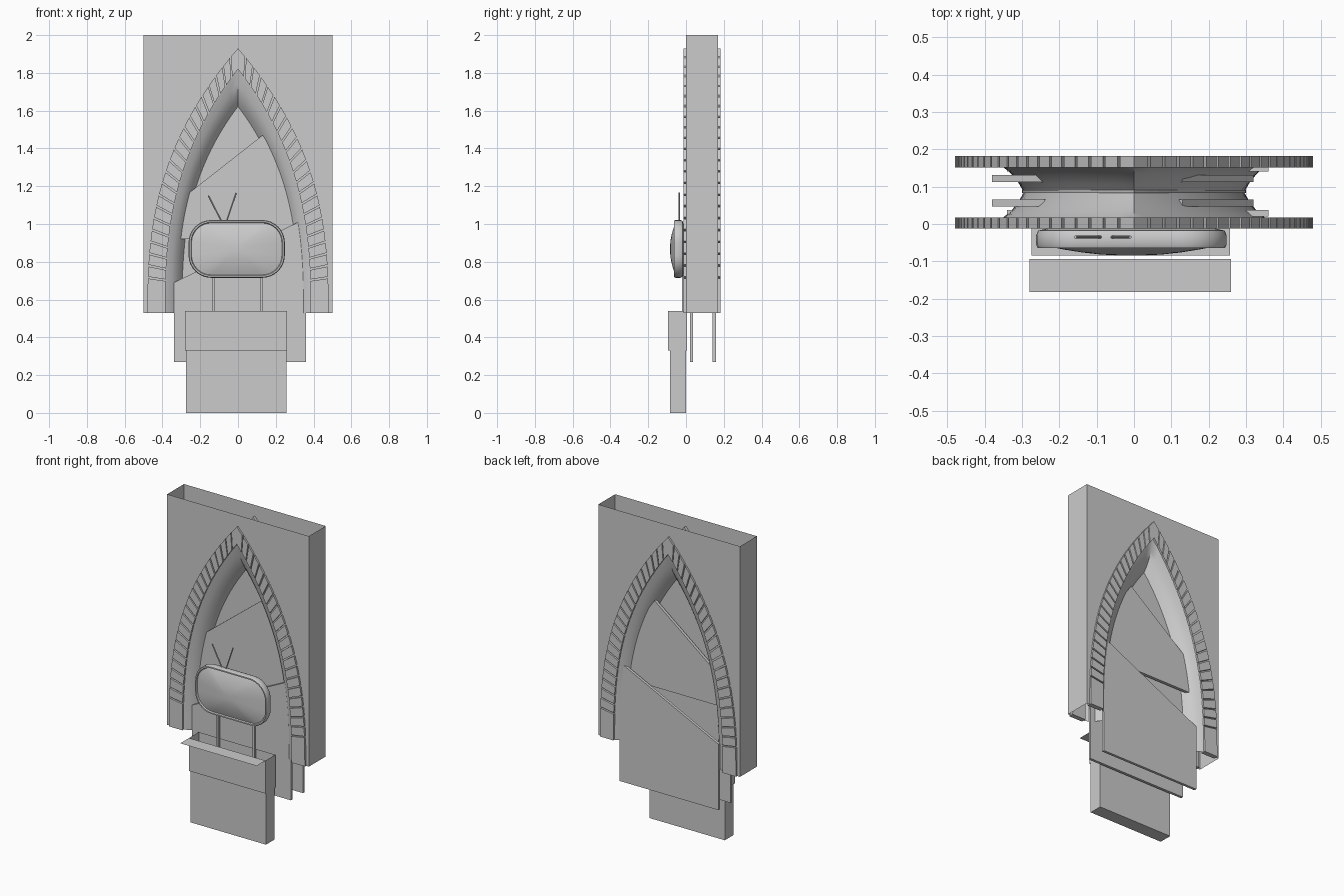
import bpy, bmesh, math
from mathutils import Vector

if "Cube" in bpy.data.objects:
    bpy.data.objects.remove(bpy.data.objects["Cube"])

BASE = 0.53


def make(name, verts, faces, smooth=False):
    me = bpy.data.meshes.new(name)
    me.from_pydata([tuple(v) for v in verts], [], faces)
    bm = bmesh.new()
    bm.from_mesh(me)
    bmesh.ops.recalc_face_normals(bm, faces=bm.faces)
    bm.to_mesh(me)
    bm.free()
    ob = bpy.data.objects.new(name, me)
    bpy.context.collection.objects.link(ob)
    if smooth:
        bpy.context.view_layer.objects.active = ob
        ob.select_set(True)
        bpy.ops.object.shade_smooth_by_angle(angle=math.radians(40))
        ob.select_set(False)
    return ob


def slab(name, pts, y0, y1):
    """Extrude an xz outline between two depths."""
    n = len(pts)
    v = [(x, y0, z) for x, z in pts] + [(x, y1, z) for x, z in pts]
    f = [list(range(n)), list(range(n, 2 * n))]
    f += [(i, (i + 1) % n, n + (i + 1) % n, n + i) for i in range(n)]
    return make(name, v, f)


def open_box(name, x0, x1, y0, y1, z0, z1, bottom=True):
    c = [(x0, y0), (x1, y0), (x1, y1), (x0, y1)]
    v = [(x, y, z) for z in (z0, z1) for x, y in c]
    f = [(i, (i + 1) % 4, 4 + (i + 1) % 4, 4 + i) for i in range(4)]
    if bottom:
        f.append((3, 2, 1, 0))
    return make(name, v, f)


def rod(name, a, b, r):
    a, b = Vector(a), Vector(b)
    bpy.ops.mesh.primitive_cylinder_add(vertices=8, radius=r, depth=(b - a).length,
                                        location=(a + b) / 2)
    ob = bpy.context.object
    ob.name = name
    ob.rotation_euler = (b - a).to_track_quat('Z', 'Y').to_euler()


def arch_pt(w, h, p, t):
    """Point on the right half of a pointed arch, t from 0 (base) to 1 (apex)."""
    return (w * (1 - t ** p), BASE + h * t)


OUTER, MID, INNER = (0.48, 1.40, 2.55), (0.385, 1.29, 2.6), (0.295, 1.09, 2.8)


def arch(spec, n=24):
    half = [arch_pt(*spec, i / n) for i in range(n + 1)]
    return half + [(-x, z) for x, z in reversed(half[:-1])]


# Hollow wall shell with a pointed opening in both faces
for side, y in (("front", 0.0), ("back", 0.17)):
    a = arch(MID)
    n = len(a)
    outer = [(0.5, z) if i <= 24 else (-0.5, z) for i, (x, z) in enumerate(a)]
    outer[24] = (0.0, 2.0)
    outer[23], outer[25] = (0.5, 2.0), (-0.5, 2.0)
    v = [(x, y, z) for x, z in a] + [(x, y, z) for x, z in outer]
    make("wall_" + side, v, [(i, i + 1, n + i + 1, n + i) for i in range(n - 1)])
for s, label in ((-0.5, "left"), (0.5, "right")):
    make("wall_side_" + label,
         [(s, 0, BASE), (s, 0.17, BASE), (s, 0.17, 2), (s, 0, 2)], [(0, 1, 2, 3)])

# Arch reveal, narrowing to the middle of the wall
prof = [(0, 0), (0.015, 0.35), (0.035, 0.62), (0.06, 0.84), (0.085, 1)]
prof += [(0.17 - y, k) for y, k in reversed(prof[:-1])]
A, B = arch(MID), arch(INNER)
n = len(A)
verts = [(a[0] + (b[0] - a[0]) * k, y, a[1] + (b[1] - a[1]) * k)
         for y, k in prof for a, b in zip(A, B)]
faces = [(r * n + i, r * n + i + 1, (r + 1) * n + i + 1, (r + 1) * n + i)
         for r in range(len(prof) - 1) for i in range(n - 1)]
make("arch_reveal", verts, faces, True)

# Brick surround: one tall foot brick, then even bricks up to the apex
COUNT = 21
dense = [arch_pt(*OUTER, i / 600) for i in range(601)]
acc = [0]
for p, q in zip(dense, dense[1:]):
    acc.append(acc[-1] + math.dist(p, q))


def t_at(length):
    return next((i / 600 for i, s in enumerate(acc) if s >= length), 1.0)


joints = [0] + [0.185 + (acc[-1] - 0.185) * i / COUNT for i in range(COUNT + 1)]
v, f = [], []
for y0, y1 in ((-0.012, 0.018), (0.152, 0.182)):
    for s in (-1, 1):
        for j in range(len(joints) - 1):
            t0 = t_at(joints[j] + (0.005 if j else 0))
            t1 = t_at(joints[j + 1] - (0.005 if j < COUNT else 0))
            quad = [arch_pt(*OUTER, t0), arch_pt(*OUTER, t1),
                    arch_pt(*MID, t1), arch_pt(*MID, t0)]
            k = len(v)
            v += [(s * x, y, z) for y in (y0, y1) for x, z in quad]
            f += [(k, k + 1, k + 2, k + 3), (k + 7, k + 6, k + 5, k + 4)]
            f += [(k + i, k + (i + 1) % 4, k + 4 + (i + 1) % 4, k + 4 + i) for i in range(4)]
make("arch_bricks", v, f)

# Boards filling the opening, mirrored front to back
lower = [(-0.34, 0.27), (0.36, 0.27), (0.36, 1.03), (-0.34, 0.69)]
middle = [(-0.38, 0.92), (-0.38, 1.07), (0.13, 1.47), (0.32, 1.2), (0.32, 0.92)]
for name, pts, y0, y1 in (("lower_board", lower, 0.02, 0.037),
                          ("middle_board", middle, 0.047, 0.066)):
    slab(name + "_front", pts, y0, y1)
    slab(name + "_back", pts, 0.178 - y1, 0.178 - y0)
slab("centre_panel", arch((0.3, 1.1, 2.8)), 0.083, 0.091)

# Carton: base, open upper collar and front flap
open_box("lower_box", -0.274, 0.257, -0.085, 0.0, 0.0, 0.4)
open_box("upper_box", -0.28, 0.26, -0.094, 0.005, 0.33, 0.54, False)
make("box_flap", [(-0.28, -0.182, 0.54), (0.26, -0.182, 0.54),
                  (0.26, -0.094, 0.54), (-0.28, -0.094, 0.54)], [(0, 1, 2, 3)])

# Screen set: rounded case with bulging glass
CX, CZ = -0.007, 0.868


def ring(inset, scale, y):
    out = []
    r = 0.12 - inset
    for qx, qz, start in ((1, 1, 0), (-1, 1, 90), (-1, -1, 180), (1, -1, 270)):
        for i in range(9):
            a = math.radians(start + i * 90 / 8)
            x = qx * 0.135 + r * math.cos(a)
            z = qz * 0.033 + r * math.sin(a)
            out.append((CX + x * scale, y, CZ + z * scale))
    return out


rings = [ring(0.03, 1, -0.012), ring(0.005, 1, -0.018), ring(0, 1, -0.03),
         ring(0, 1, -0.055), ring(0.004, 1, -0.064), ring(0.012, 1, -0.064),
         ring(0.016, 1, -0.056)]
rings += [ring(0.016, s, -0.056 - 0.029 * (1 - s * s)) for s in (0.9, 0.75, 0.55, 0.35, 0.15)]
m = 36
v = [p for r in rings for p in r]
f = [(r * m + i, r * m + (i + 1) % m, (r + 1) * m + (i + 1) % m, (r + 1) * m + i)
     for r in range(len(rings) - 1) for i in range(m)]
f += [list(range(m)), list(range((len(rings) - 1) * m, len(rings) * m))]
make("screen_set", v, f, True)

# Aerials and support legs
rod("aerial_left", (-0.085, -0.035, 1.01), (-0.157, -0.035, 1.15), 0.004)
rod("aerial_right", (-0.062, -0.035, 1.01), (-0.01, -0.035, 1.165), 0.004)
for x, label in ((-0.13, "left"), (0.125, "right")):
    slab("leg_" + label, [(x - 0.006, 0.4), (x + 0.006, 0.4),
                          (x + 0.006, 0.75), (x - 0.006, 0.75)], -0.022, -0.006)
